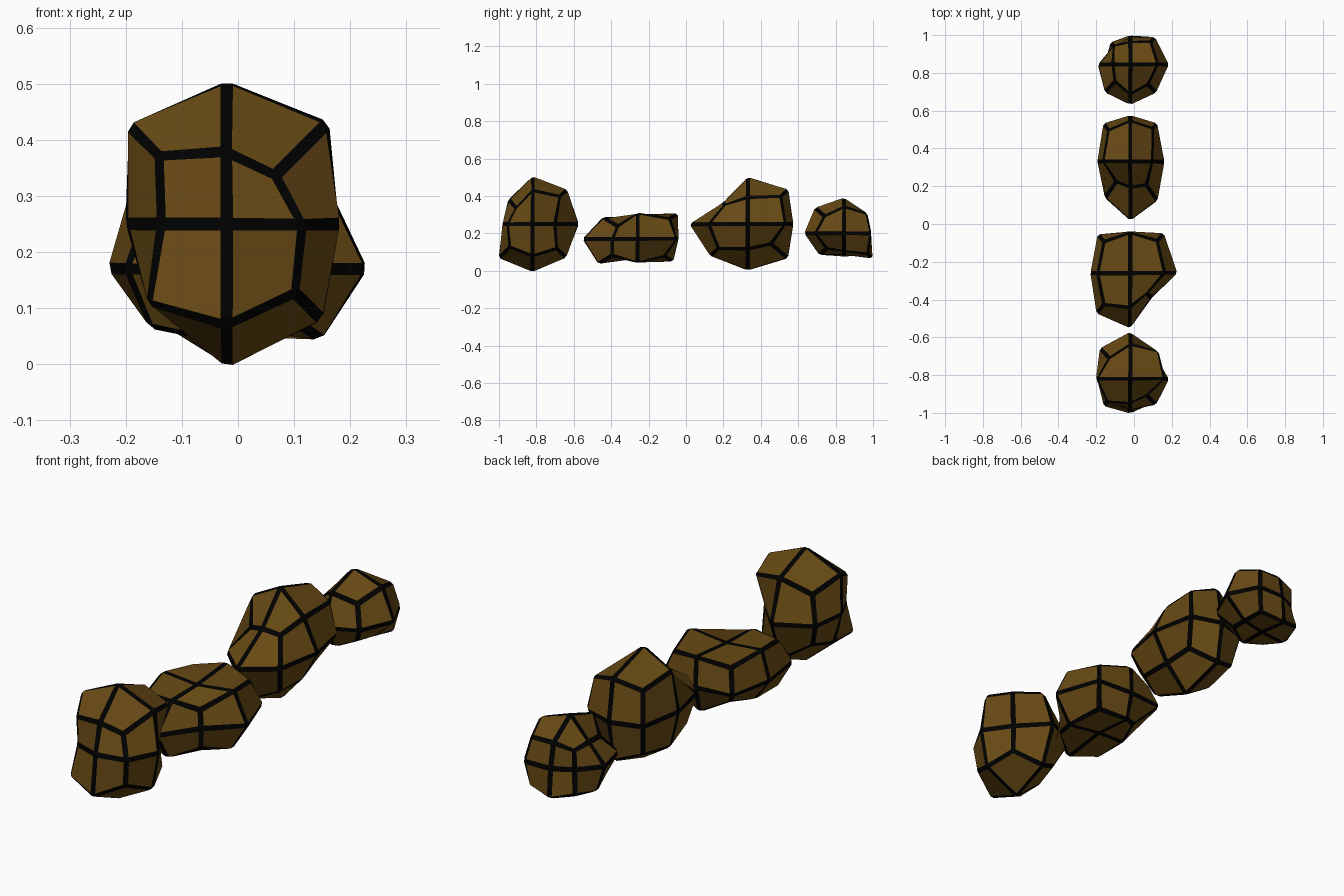
import bpy, bmesh


def material(name, colour):
    m = bpy.data.materials.new(name)
    m.diffuse_color = (*colour, 1.0)
    return m


stone = material("brown_stone", (0.137, 0.068, 0.007))
edging = material("black_edging", (0.0, 0.0, 0.0))


def rock(name, centre, stretch, reach):
    """Once-subdivided cube; each point is pushed out from the centre by its reach.
    reach runs x fastest, then y, then z over a 3 x 3 x 3 lattice."""
    bm = bmesh.new()
    bmesh.ops.create_cube(bm, size=2)
    bmesh.ops.subdivide_edges(bm, edges=bm.edges[:], cuts=1, use_grid_fill=True)
    for v in bm.verts:
        i, j, k = (round(c) for c in v.co)
        r = 1.035 * reach[(k + 1) * 9 + (j + 1) * 3 + i + 1]
        v.co = [d * r * s for d, s in zip((i, j, k), stretch)]
    mesh = bpy.data.meshes.new(name)
    bm.to_mesh(mesh)
    bm.free()
    mesh.materials.append(stone)
    mesh.materials.append(edging)
    ob = bpy.data.objects.new(name, mesh)
    ob.location = centre
    bpy.context.collection.objects.link(ob)
    # black chamfer along every edge
    bev = ob.modifiers.new("edge_bands", 'BEVEL')
    bev.limit_method = 'NONE'
    bev.offset_type = 'OFFSET'
    bev.width = 0.0115
    bev.segments = 1
    bev.material = 1
    return ob


# front rock, nearly round
rock("front_rock", (-0.02, -0.82, 0.25), (1, 1, 1), [
    .14, .178, .12, .135, .252, .168, .11, .177, .128,
    .115, .158, .133, .175, 0, .2, .16, .244, .115,
    .12, .126, .082, .175, .25, .178, .105, .18, .146])

# second rock, long and flat
rock("second_rock", (-0.02, -0.26, 0.17), (.84, 1, .64), [
    .16, .205, .133, .157, .155, .197, .11, .189, .14,
    .21, .288, .128, .246, 0, .293, .202, .213, .208,
    .163, .178, .1, .203, .175, .215, .163, .212, .168])

# third rock, tall and narrow
rock("third_rock", (-0.02, 0.33, 0.25), (.7, 1, .85), [
    .15, .198, .153, .19, .289, .152, .165, .212, .12,
    .188, .308, .203, .243, 0, .257, .198, .239, .198,
    .1, .13, .12, .203, .291, .163, .163, .213, .173])

# rear rock, smallest
rock("rear_rock", (-0.02, 0.845, 0.2), (.9, 1, .88), [
    .105, .13, .09, .14, .125, .105, .115, .15, .126,
    .148, .21, .151, .188, 0, .224, .092, .139, .142,
    .087, .156, .1, .098, .213, .16, .1, .118, .12])
